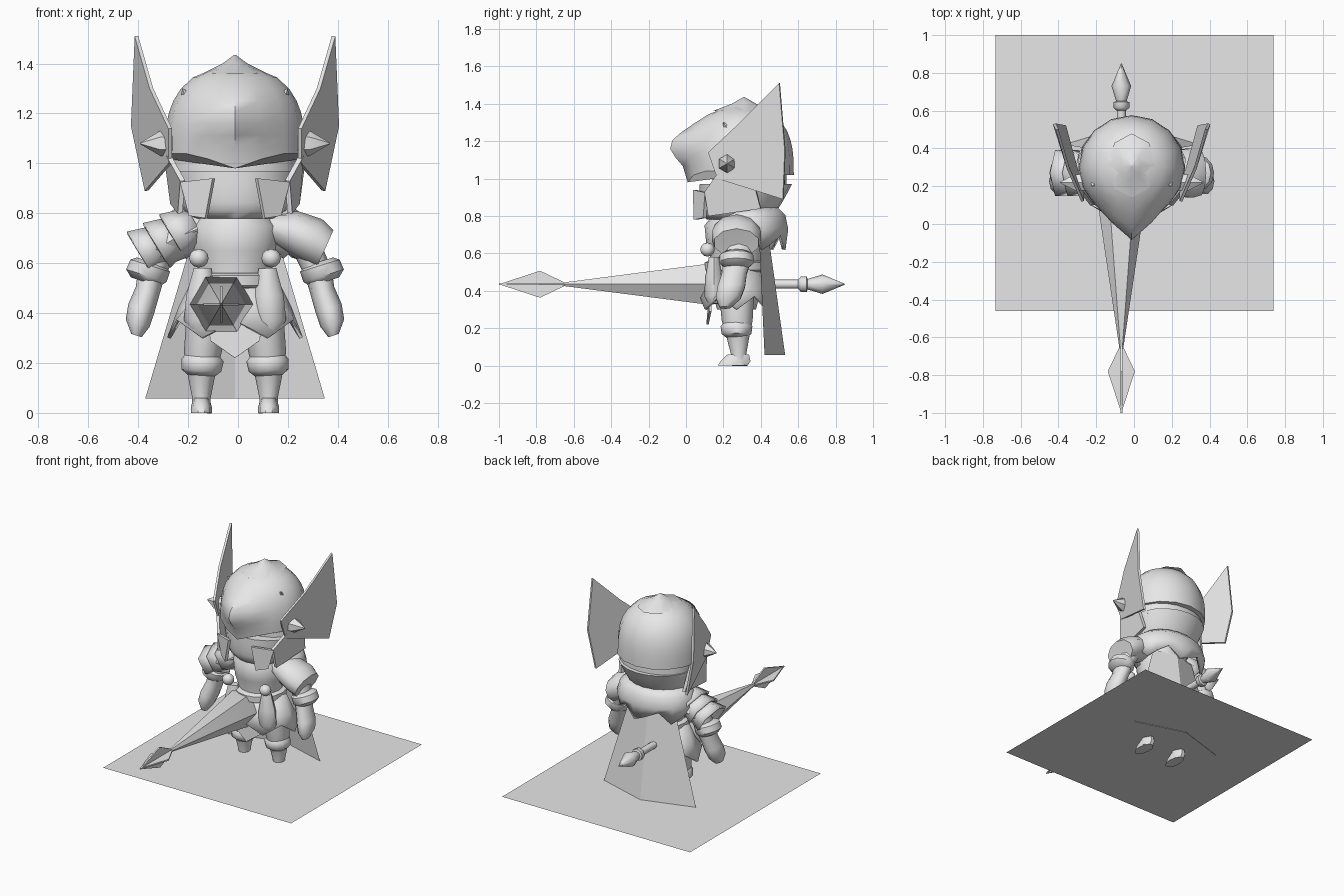
import bpy
import math
from mathutils import Vector

if "Cube" in bpy.data.objects:
    bpy.data.objects.remove(bpy.data.objects["Cube"], do_unlink=True)

CENTRE = -0.012      # symmetry plane of the figure
BODY_Y = 0.27        # depth of the body's middle
SHEET_Z = 0.06       # height of the ground sheet and the cape's hem
SIDEWAYS = Vector((0, 1, 0))

grey = bpy.data.materials.new("plain_grey")
grey.use_nodes = True
grey.diffuse_color = (0.8, 0.8, 0.8, 1)
grey.node_tree.nodes["Principled BSDF"].inputs["Base Color"].default_value = grey.diffuse_color


def build(name, verts, faces, mirror=False, solid=0, smooth=True):
    """Make an object about the figure's symmetry plane."""
    mesh = bpy.data.meshes.new(name)
    mesh.from_pydata([tuple(vert) for vert in verts], [], faces)
    mesh.materials.append(grey)
    ob = bpy.data.objects.new(name, mesh)
    ob.location.x = CENTRE
    bpy.context.collection.objects.link(ob)
    if smooth:
        bpy.ops.object.select_all(action='DESELECT')
        ob.select_set(True)
        bpy.context.view_layer.objects.active = ob
        bpy.ops.object.shade_smooth_by_angle(angle=math.radians(48))
    if solid:
        shell = ob.modifiers.new("thickness", 'SOLIDIFY')
        shell.thickness = solid
        shell.offset = 0
    if mirror:
        ob.modifiers.new("mirror", 'MIRROR')
    return ob


def tube(name, rings, sides=12, y=BODY_Y, lean=0, depth=1, warp=None, caps=True, **options):
    """Skin rings of (x, z, radius); depth scales them along y, lean shifts the last one."""
    first, last = rings[0], rings[-1]
    axis = Vector((last[0] - first[0], 0, last[1] - first[1])).normalized()
    across = SIDEWAYS.cross(axis)
    verts, faces = [], []
    for row, (x, z, radius) in enumerate(rings):
        middle = Vector((x, y + lean * row / (len(rings) - 1), z))
        for side in range(sides):
            angle = math.tau * side / sides
            point = middle + radius * (across * math.cos(angle) + SIDEWAYS * depth * math.sin(angle))
            verts.append(warp(point, side) if warp else point)
    for start in range(0, len(verts) - sides, sides):
        for side in range(sides):
            after = (side + 1) % sides
            faces.append((start + side, start + after, start + sides + after, start + sides + side))
    if caps:
        faces.append(tuple(reversed(range(sides))))
        faces.append(tuple(range(len(verts) - sides, len(verts))))
    return build(name, verts, faces, **options)


def panel(name, points, **options):
    """Make one flat-sided plate from its outline."""
    return build(name, points, [tuple(range(len(points)))], smooth=False, **options)


# ground sheet
left, right, front, back = -0.72, 0.75, -0.46, 1
panel("ground_sheet", [(left, front, SHEET_Z), (right, front, SHEET_Z),
                       (right, back, SHEET_Z), (left, back, SHEET_Z)])

# face, with the eye band set back above it
steps = [step / 6 for step in range(7)]
tube("face", [(0, 0.78 + 0.19 * t, 0.17 + 0.095 * math.sqrt(t)) for t in steps],
     sides=20, lean=0.05, depth=0.93)
tube("eye_band", [(0, 0.95, 0.255), (0, 1.08, 0.25)], sides=20, y=0.34, depth=0.78)


# helmet dome, pulled out to a beak with a V-shaped brow
def pull_beak(point, side):
    if point.y < 0.25:
        middle = max(0, 1 - abs(point.x) / 0.17)
        point.y -= middle * 0.12 * math.exp(-((point.z - 1.18) / 0.11) ** 2)
        if point.z < 1.05:
            point.z += 0.02 - 0.06 * middle
    return point


steps = [step / 8 for step in range(9)]
tube("helmet", [(0, 1.02 + 0.37 * t, 0.275 * math.sqrt(1.05 - t ** 3)) for t in steps],
     sides=16, y=0.3, depth=0.98, warp=pull_beak)
tube("crest_point", [(0, 1.36, 0.13), (0, 1.4, 0.05), (0, 1.435, 0.003)], sides=8, y=0.31, depth=1.3)
tube("brow_horn", [(0.18, 1.24, 0.05), (0.21, 1.3, 0.002)], sides=5, y=0.25, lean=-0.05, mirror=True)
panel("cheek_guard", [(0.215, 0.11, 0.925), (0.085, 0.045, 0.94), (0.115, 0.05, 0.78), (0.18, 0.1, 0.79)],
      mirror=True, solid=0.02)
panel("helmet_side_plate", [(0.22, 0.12, 0.8), (0.21, 0.1, 0.93), (0.265, 0.17, 1.03),
                            (0.275, 0.35, 1.03), (0.25, 0.4, 0.84)], mirror=True, solid=0.02)

# wings and ear studs
panel("helmet_wing", [(0.26, 0.12, 1.14), (0.335, 0.29, 1.3), (0.395, 0.5, 1.51),
                      (0.41, 0.53, 1.15), (0.355, 0.52, 0.89), (0.26, 0.17, 1)],
      mirror=True, solid=0.015)
tube("ear_stud", [(0.25, 1.08, 0.05), (0.3, 1.08, 0.05), (0.38, 1.08, 0.003)],
     sides=6, y=0.22, mirror=True)

# torso and belt
tube("torso", [(0, 0.3, 0.11), (0, 0.45, 0.15), (0, 0.55, 0.14), (0, 0.65, 0.17),
               (0, 0.75, 0.18), (0, 0.83, 0.11)], sides=16, depth=0.95)
tube("belt", [(0, 0.5, 0.15), (0, 0.51, 0.17), (0, 0.55, 0.17), (0, 0.56, 0.15)], sides=16)
steps = [step / 6 for step in range(7)]
tube("belt_knob", [(0.145, 0.62 - 0.037 * math.cos(math.pi * t), 0.037 * math.sin(math.pi * t) + 0.002)
                   for t in steps], y=0.115, mirror=True)


# ragged collar, kept to the back
def ragged(point, side):
    if point.z < 0.68:
        point.z += 0.04 * (1 - side % 3)
    point.y = max(point.y, 0.24)
    return point


tube("collar", [(0, 0.85, 0.18), (0, 0.8, 0.25), (0, 0.73, 0.27), (0, 0.66, 0.25)],
     sides=18, y=0.34, depth=0.74, warp=ragged, caps=False, solid=0.02)


# skirt plates with pointed hems
def pointed_hem(point, side):
    if point.z < 0.35:
        point.z += 0.07 * (side % 2)
    return point


tube("skirt", [(0, 0.54, 0.16), (0, 0.42, 0.22), (0, 0.3, 0.265)],
     depth=0.72, warp=pointed_hem, caps=False, solid=0.015)
panel("front_cloth", [(-0.1, 0.13, 0.29), (0, 0.115, 0.22), (0.1, 0.13, 0.29),
                      (0.11, 0.13, 0.42), (-0.11, 0.13, 0.42)], solid=0.012)
tube("hip_pouch", [(0.14, 0.33, 0.04), (0.14, 0.37, 0.065), (0.135, 0.47, 0.06), (0.13, 0.58, 0.035)],
     sides=8, y=0.15, depth=0.8, mirror=True)

# arms with cuffs and fists
tube("arm", [(0.27, 0.7, 0.06), (0.335, 0.56, 0.055), (0.35, 0.49, 0.05),
             (0.375, 0.42, 0.055), (0.39, 0.36, 0.05), (0.395, 0.31, 0.022)],
     sides=10, y=0.29, lean=-0.08, depth=1.4, mirror=True)
tube("cuff", [(0.335, 0.605, 0.06), (0.34, 0.59, 0.083), (0.355, 0.55, 0.085), (0.36, 0.525, 0.06)],
     depth=1.1, mirror=True)

# left shoulder plate
tube("left_pauldron", [(0.12, 0.755, 0.05), (0.22, 0.73, 0.085), (0.31, 0.69, 0.095),
                       (0.36, 0.655, 0.085), (0.355, 0.65, 0.03)], sides=10, depth=1.45)

# right shoulder: overlapping scales
tube("right_shoulder", [(-0.12, 0.75, 0.06), (-0.24, 0.7, 0.09), (-0.34, 0.64, 0.07)],
     sides=8, depth=1.3)
for scale in range(3):
    x, z = -0.16 - 0.065 * scale, 0.76 - 0.035 * scale
    tube("right_shoulder_scale", [(x, z, 0.065), (x - 0.09, z - 0.055, 0.1)],
         sides=6, depth=1.35, caps=False, solid=0.012)

# legs, boot cuffs and feet
tube("leg", [(0.11, 0.38, 0.085), (0.13, 0.24, 0.075), (0.135, 0.15, 0.055),
             (0.135, 0.06, 0.037), (0.135, 0, 0.04)], lean=0.015, depth=1.1, mirror=True)
tube("boot_cuff", [(0.13, 0.23, 0.07), (0.13, 0.21, 0.085), (0.135, 0.17, 0.08), (0.135, 0.15, 0.055)],
     mirror=True)
tube("foot", [(0.135, 0, 0.042), (0.135, 0.025, 0.042), (0.135, 0.06, 0.03)],
     sides=10, y=0.25, lean=0.03, depth=2, mirror=True)

# cape, bowed backwards
top = [(side * 0.17, 0.44 - 0.05 * abs(side), 0.7) for side in (-1, 0, 1)]
hem = [(side * 0.36, 0.53 - 0.11 * abs(side), SHEET_Z - 0.003) for side in (-1, 0, 1)]
build("cape", top + hem, [(0, 1, 4, 3), (1, 2, 5, 4)], smooth=False)


# lance, laid along y: cone, shaft, pommel and crossed blades
def lay_down(ob):
    ob.rotation_euler.x = -math.pi / 2
    ob.location = (-0.067, 0, 0.435)


def lance_part(name, profile, sides):
    lay_down(tube(name, [(0, along, radius) for along, radius in profile], sides=sides, y=0))


lance_part("lance_cone", [(-0.66, 0.01), (0.13, 0.128), (0.16, 0.12), (0.2, 0.04)], sides=6)
lance_part("lance_shaft", [(0.15, 0.024), (0.62, 0.024)], sides=8)
lance_part("lance_pommel", [(0.6, 0.025), (0.615, 0.042), (0.645, 0.042), (0.65, 0.028),
                            (0.73, 0.052), (0.85, 0.002)], sides=8)
outline = [(0, -1), (0.072, -0.78), (0, -0.63), (-0.072, -0.78)]
lay_down(panel("lance_blade_flat", [(out, 0, along) for out, along in outline], solid=0.01))
lay_down(panel("lance_blade_upright", [(0, out, along) for out, along in outline], solid=0.01))
